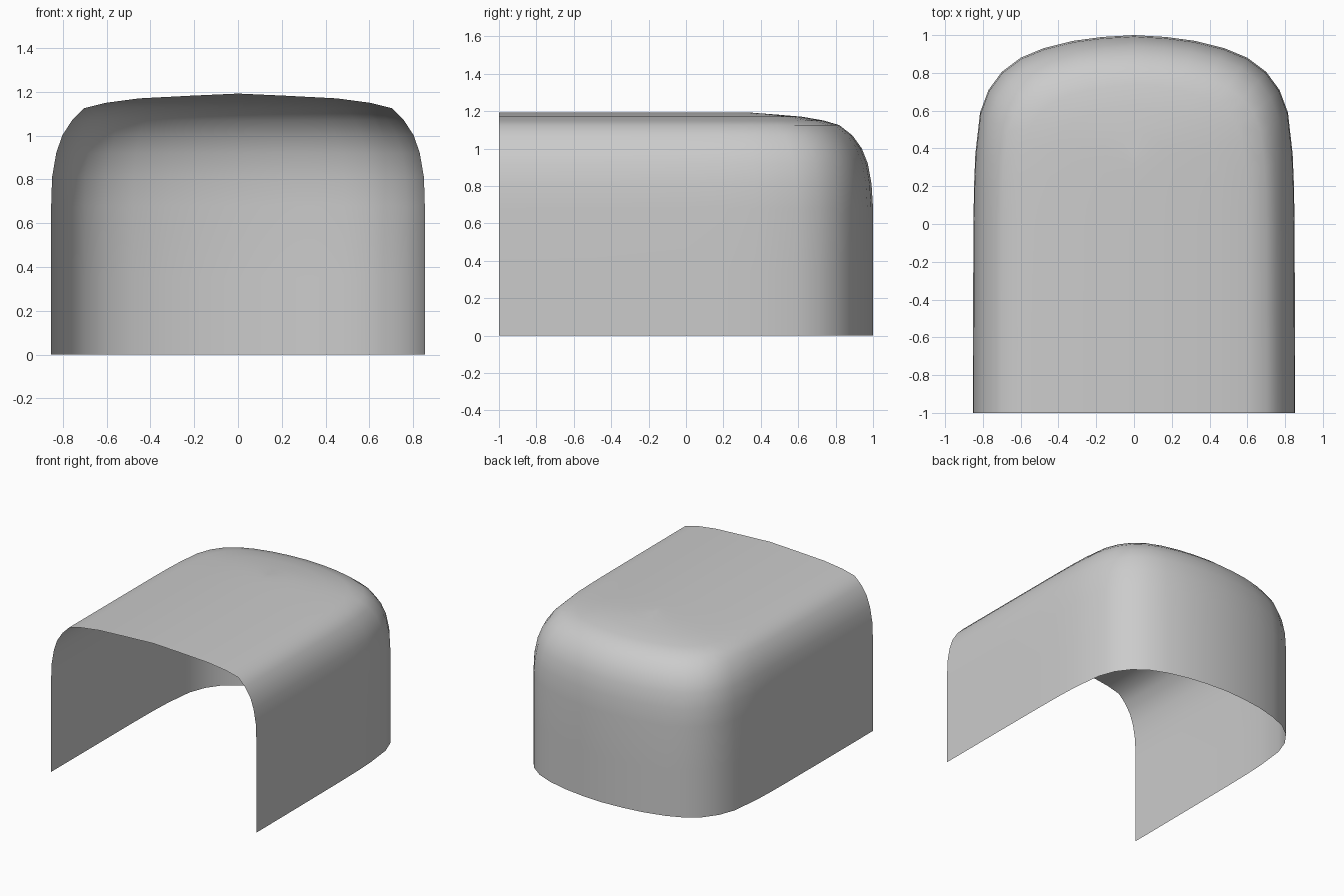
import bpy, bmesh

if "Cube" in bpy.data.objects:
    bpy.data.objects.remove(bpy.data.objects["Cube"])

# Right half of the plan outline, from the open front round to the back centre
plan = [(.853, -1), (.852, -.5), (.85, 0), (.847, .2), (.84, .37), (.815, .59),
        (.77, .71), (.70, .805), (.60, .88), (.48, .93), (.32, .97), (.17, .99), (0, 1)]

# Side-to-roof profile: half width, back depth, height
profile = [(.85, 1, 0), (.85, 1, .35), (.85, 1, .68), (.846, .992, .81), (.827, .972, .92),
           (.80, .94, 1.0), (.755, .89, 1.07), (.70, .82, 1.125), (.60, .735, 1.15),
           (.45, .62, 1.17), (.22, .48, 1.182), (0, .35, 1.192)]

bm = bmesh.new()
rings = []
for half, depth, z in profile:
    rings.append([bm.verts.new((x * half / .85, y * depth if y > 0 else y, z))
                  for x, y in plan])
for low, high in zip(rings, rings[1:]):
    for i in range(len(plan) - 1):
        bm.faces.new((low[i], low[i + 1], high[i + 1], high[i]))

# Mirror the half shell and weld it along the centre line
copy = bmesh.ops.duplicate(bm, geom=bm.verts[:] + bm.edges[:] + bm.faces[:])["geom"]
for v in copy:
    if isinstance(v, bmesh.types.BMVert):
        v.co.x *= -1
bmesh.ops.reverse_faces(bm, faces=[f for f in copy if isinstance(f, bmesh.types.BMFace)])
bmesh.ops.remove_doubles(bm, verts=bm.verts[:], dist=.0005)
for f in bm.faces:
    f.smooth = True

# Open-fronted, open-bottomed hood shell
mesh = bpy.data.meshes.new("hood_shell")
bm.to_mesh(mesh)
bm.free()
hood = bpy.data.objects.new("hood_shell", mesh)
bpy.context.collection.objects.link(hood)
